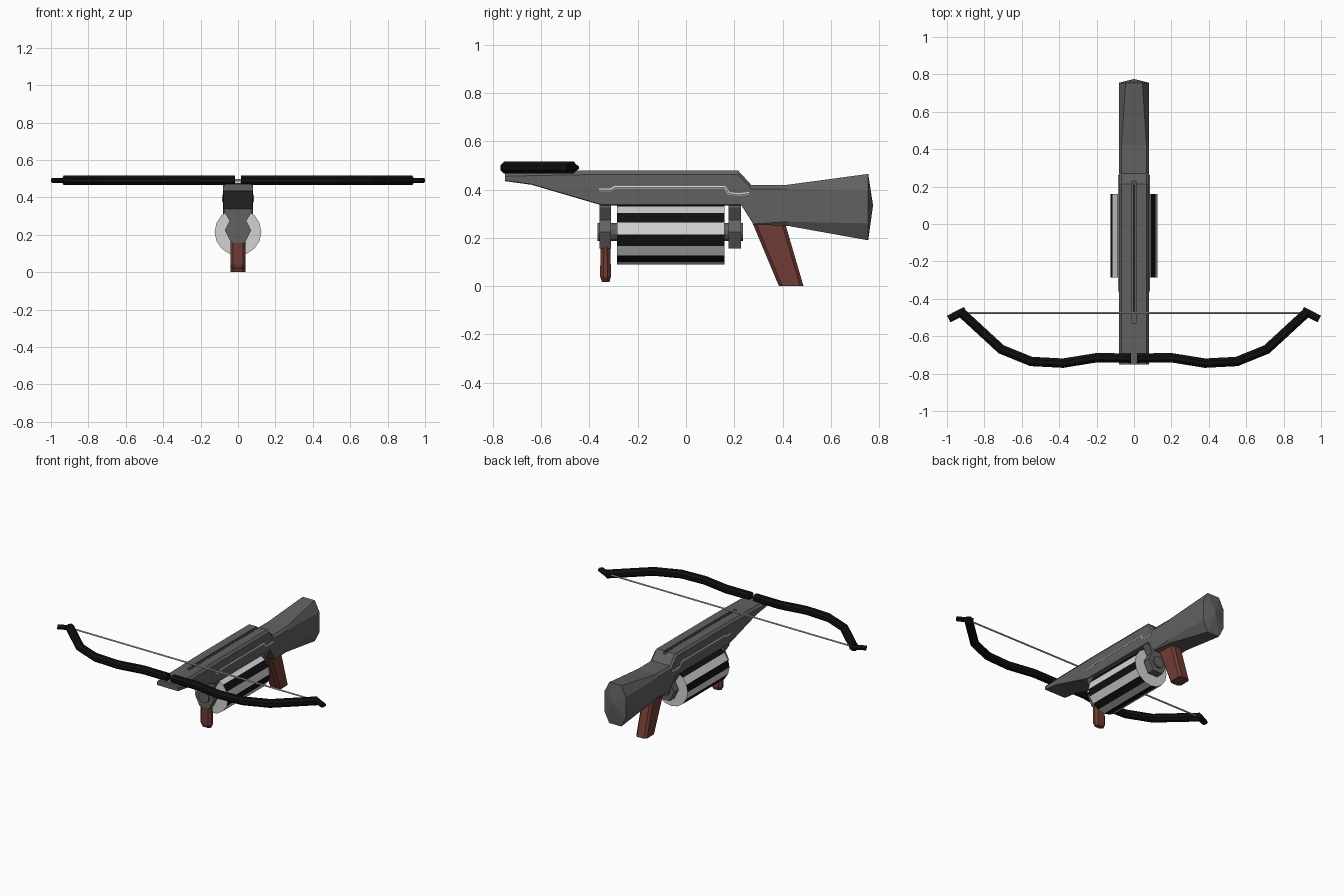
import bpy, bmesh, math
from mathutils import Vector

if "Cube" in bpy.data.objects:
    bpy.data.objects.remove(bpy.data.objects["Cube"])


def material(name, rgb):
    m = bpy.data.materials.new(name)
    m.diffuse_color = (*rgb, 1)
    m.use_nodes = True
    m.node_tree.nodes["Principled BSDF"].inputs["Base Color"].default_value = m.diffuse_color
    return m


GRAY = material("gunmetal gray", (0.12, 0.12, 0.12))
BLACK = material("black", (0.005, 0.005, 0.005))
LIGHT = material("light gray", (0.65, 0.65, 0.65))
BROWN = material("red brown", (0.16, 0.045, 0.035))


def finish(name, bm, *mats):
    bmesh.ops.recalc_face_normals(bm, faces=bm.faces)
    me = bpy.data.meshes.new(name)
    bm.to_mesh(me)
    bm.free()
    for m in mats:
        me.materials.append(m)
    ob = bpy.data.objects.new(name, me)
    bpy.context.collection.objects.link(ob)
    return ob


def loft(name, rings, *mats, tip=None):
    """Skin a list of equal-length point rings, with capped ends."""
    bm = bmesh.new()
    vr = [[bm.verts.new(p) for p in r] for r in rings]
    n = len(vr[0])
    for a, b in zip(vr, vr[1:]):
        for i in range(n):
            bm.faces.new((a[i], a[(i + 1) % n], b[(i + 1) % n], b[i]))
    bm.faces.new(vr[0])
    if tip:
        t = bm.verts.new(tip)
        for i in range(n):
            bm.faces.new((vr[-1][i], vr[-1][(i + 1) % n], t))
    else:
        bm.faces.new(vr[-1])
    return finish(name, bm, *mats)


def tube(name, path, r, mat, up, sides=8, flat=1.0):
    """Mitred tube along a planar path; up is the plane normal."""
    pts = [Vector(p) for p in path]
    up = Vector(up)
    rings = []
    for i, p in enumerate(pts):
        d0 = (p - pts[max(i - 1, 0)]).normalized()
        d1 = (pts[min(i + 1, len(pts) - 1)] - p).normalized()
        d = (d0 + d1).normalized()
        side = d.cross(up)
        stretch = 1 / max(0.6, d.dot(d1 if d1.length else d0))
        ring = []
        for k in range(sides):
            a = 2 * math.pi * (k + 0.5) / sides
            c = r / math.cos(math.pi / sides)
            ring.append(p + side * (c * stretch * math.cos(a))
                        + up * (c * flat * math.sin(a)))
        rings.append(ring)
    return loft(name, rings, mat)


def section(y, top, bot, w, cx, ct, cb, bx):
    """Eight-sided body section with chamfered top and bottom corners."""
    right = [(w - bx, bot), (w, bot + cb), (w, top - ct), (w - cx, top)]
    return [(x, y, z) for x, z in right] + [(-x, y, z) for x, z in reversed(right)]


# body and stock, one lofted piece
c = (0.08, 0.013, 0.017, 0.003, 0.003)
body = loft("body_and_stock", [
    section(-0.75, 0.472, 0.435, *c),
    section(-0.64, 0.475, 0.42, *c),
    section(-0.35, 0.48, 0.335, *c),
    section(0.215, 0.48, 0.335, *c),
    section(0.23, 0.464, 0.335, *c),
    section(0.27, 0.42, 0.271, *c),
    section(0.28, 0.42, 0.255, *c),
    section(0.42, 0.42, 0.25, 0.08, 0.013, 0.017, 0.017, 0.013),
    section(0.755, 0.465, 0.19, 0.08, 0.035, 0.07, 0.07, 0.035),
], GRAY, tip=(0, 0.775, 0.335))

# bolt groove cut along the top
bpy.ops.mesh.primitive_cube_add(size=1, location=(0, -0.14, 0.485))
cutter = bpy.context.object
cutter.scale = (0.022, 0.78, 0.04)
mod = body.modifiers.new("groove", 'BOOLEAN')
mod.operation, mod.solver, mod.object = 'DIFFERENCE', 'EXACT', cutter
bpy.context.view_layer.objects.active = body
bpy.ops.object.modifier_apply(modifier="groove")
bpy.data.objects.remove(cutter)

# bolt lying in the groove
tube("bolt", [(0, -0.48, 0.474), (0, 0.21, 0.474)], 0.005, GRAY, (0, 0, 1), 6)

# striped drum
N, CZ, R = 16, 0.215, 0.125
drum = loft("drum", [[(R * math.cos(2 * math.pi * k / N), y,
                       CZ + R * math.sin(2 * math.pi * k / N)) for k in range(N)]
                     for y in (-0.285, 0.16)], LIGHT, BLACK)
for f in drum.data.polygons:
    if len(f.vertices) == 4:
        a = math.atan2(f.center.z - CZ, f.center.x) % (2 * math.pi)
        f.material_index = int(a / (2 * math.pi / N)) % 2

# drum brackets and axle
half = [(0.075, 0.34), (0.075, 0.325), (0.045, 0.275), (0.07, 0.225), (0.037, 0.157)]
outline = half + [(-x, z) for x, z in reversed(half)]
for name, y0, y1 in (("front_bracket", -0.358, -0.31), ("rear_bracket", 0.177, 0.227)):
    loft(name, [[(x, y, z) for x, z in outline] for y in (y0, y1)], GRAY)
tube("axle", [(0, -0.366, 0.225), (0, 0.236, 0.225)], 0.037, GRAY, (0, 0, 1), 12)


# grips with chamfered corners
def grip(name, levels):
    rings = []
    for z, y0, y1, w in levels:
        e = 0.014
        q = [(w - e, y0), (w, y0 + e), (w, y1 - e), (w - e, y1)]
        rings.append([(x, y, z) for x, y in q] + [(-x, y, z) for x, y in reversed(q)])
    loft(name, rings, BROWN)


grip("rear_grip", [(0.0, 0.385, 0.487, 0.04), (0.27, 0.272, 0.408, 0.04)])
grip("front_grip", [(0.018, -0.349, -0.317, 0.032), (0.04, -0.356, -0.311, 0.04),
                    (0.17, -0.354, -0.313, 0.04)])

# bow limbs, nocks and side rods, mirrored
limb = [(0.017, -0.717), (0.2, -0.715), (0.38, -0.744), (0.55, -0.735),
        (0.71, -0.67), (0.925, -0.472)]
rod = [(-0.36, 0.399), (-0.31, 0.399), (-0.295, 0.409), (0.16, 0.409),
       (0.178, 0.384), (0.215, 0.379), (0.262, 0.384)]
for s, side in ((1, "right"), (-1, "left")):
    tube(side + "_limb", [(s * x, y, 0.491) for x, y in limb], 0.025, BLACK, (0, 0, 1))
    tube(side + "_nock", [(s * 0.9, -0.462, 0.491), (s * 0.991, -0.508, 0.491)],
         0.02, BLACK, (0, 0, 1), 8, 0.65)
    tube(side + "_rod", [(s * 0.078, y, z) for y, z in rod], 0.006, LIGHT, (1, 0, 0), 6)

# bow string
tube("string", [(-0.92, -0.476, 0.491), (0.92, -0.476, 0.491)], 0.005, LIGHT, (0, 0, 1), 6)
